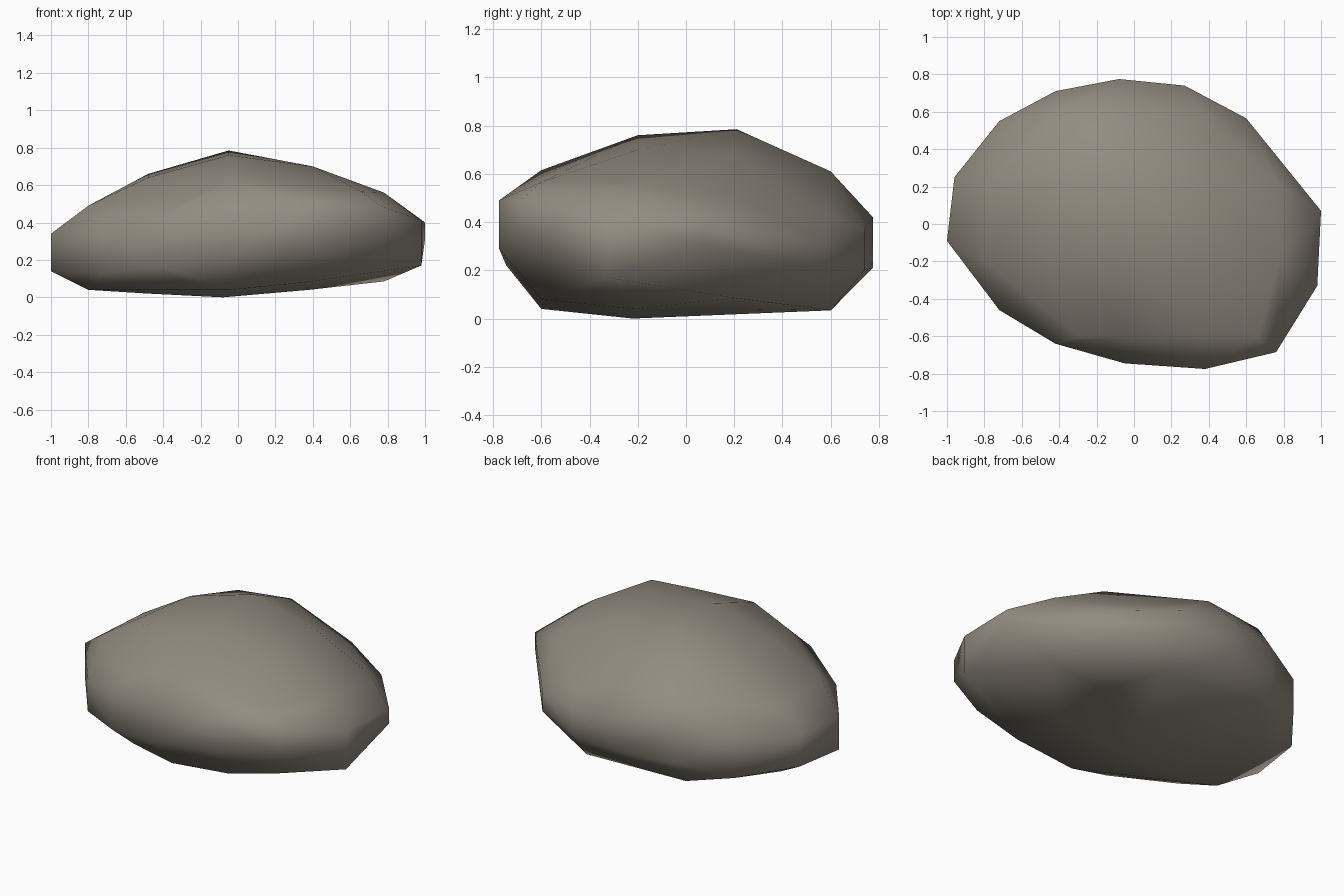
import bpy, bmesh

# Girdle of the boulder: x, y, lower z, upper z (anticlockwise)
GIRDLE = [
    (1.00, 0.07, 0.31, 0.40), (0.60, 0.565, 0.20, 0.32), (0.27, 0.74, 0.20, 0.37),
    (-0.08, 0.775, 0.21, 0.42), (-0.42, 0.71, 0.20, 0.40), (-0.72, 0.55, 0.13, 0.37),
    (-0.96, 0.25, 0.15, 0.35), (-1.00, -0.09, 0.14, 0.34), (-0.72, -0.46, 0.13, 0.33),
    (-0.42, -0.64, 0.16, 0.42), (-0.05, -0.745, 0.22, 0.43), (0.38, -0.775, 0.29, 0.49),
    (0.76, -0.685, 0.35, 0.49), (0.98, -0.33, 0.17, 0.41)]

# Rows of points over the crown and underside: y, then (x, z) pairs
CROWN = (
    (-0.60, ((-0.29, 0.51), (-0.05, 0.615), (0.36, 0.59), (0.66, 0.565))),
    (-0.20, ((-0.80, 0.49), (-0.48, 0.64), (-0.05, 0.76), (0.40, 0.70), (0.78, 0.56))),
    (0.21, ((-0.80, 0.47), (-0.48, 0.66), (-0.05, 0.785), (0.40, 0.68), (0.77, 0.50))),
    (0.60, ((-0.42, 0.565), (-0.05, 0.61), (0.36, 0.43))))
UNDER = (
    (-0.60, ((-0.30, 0.09), (-0.04, 0.04), (0.36, 0.08), (0.66, 0.16))),
    (-0.22, ((-0.80, 0.04), (-0.48, 0.02), (-0.08, 0.0), (0.38, 0.04), (0.78, 0.13))),
    (0.20, ((-0.80, 0.06), (-0.48, 0.04), (-0.05, 0.03), (0.38, 0.04), (0.78, 0.085))),
    (0.60, ((-0.42, 0.05), (-0.05, 0.06), (0.27, 0.034))))


def add_rows(bm, rows):
    """Add the points of a set of rows."""
    for y, points in rows:
        for x, z in points:
            bm.verts.new((x, y, z))


# Points of the side band, crown and underside, wrapped in a convex skin
bm = bmesh.new()
for x, y, z_low, z_high in GIRDLE:
    bm.verts.new((x, y, z_low))
    bm.verts.new((x, y, z_high))
add_rows(bm, CROWN)
add_rows(bm, UNDER)
bmesh.ops.convex_hull(bm, input=bm.verts[:])
loose = [v for v in bm.verts if not v.link_faces]
bmesh.ops.delete(bm, geom=loose, context='VERTS')
bmesh.ops.recalc_face_normals(bm, faces=bm.faces[:])
for f in bm.faces:
    f.smooth = True

mesh = bpy.data.meshes.new("boulder")
bm.to_mesh(mesh)
bm.free()
stone = bpy.data.materials.new("grey brown stone")
stone.diffuse_color = (0.29, 0.26, 0.215, 1)
mesh.materials.append(stone)
boulder = bpy.data.objects.new("boulder", mesh)
bpy.context.collection.objects.link(boulder)
